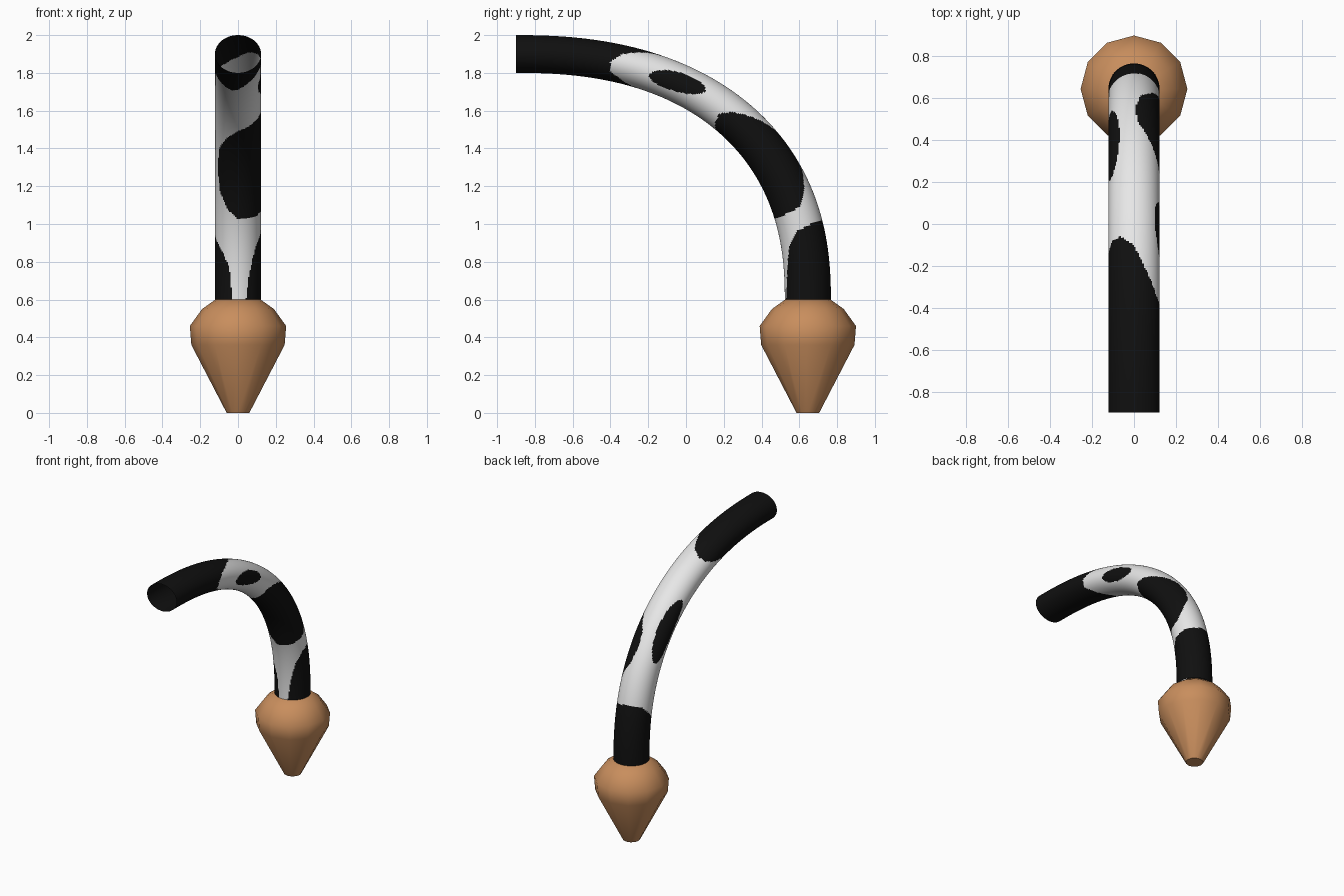
import bpy, bmesh, math

if "Cube" in bpy.data.objects:
    bpy.data.objects.remove(bpy.data.objects["Cube"])


def material(name, rgb):
    m = bpy.data.materials.new(name)
    m.diffuse_color = (*rgb, 1)
    m.use_nodes = True
    m.node_tree.nodes["Principled BSDF"].inputs["Base Color"].default_value = m.diffuse_color
    return m


white = material("white", (0.8, 0.8, 0.8))
black = material("black", (0.005, 0.005, 0.005))
tan = material("tan", (0.58, 0.27, 0.11))


def make_object(name, bm, mats, angle):
    me = bpy.data.meshes.new(name)
    bm.to_mesh(me)
    bm.free()
    for m in mats:
        me.materials.append(m)
    ob = bpy.data.objects.new(name, me)
    bpy.context.collection.objects.link(ob)
    bpy.ops.object.select_all(action='DESELECT')
    ob.select_set(True)
    bpy.context.view_layer.objects.active = ob
    bpy.ops.object.shade_smooth_by_angle(angle=math.radians(angle))
    return ob


# Patch layout: angle round the tail (0 = right, 90 = outer side), length from the base
BASE_EDGE = [(-180, .36), (-150, .31), (-130, .26), (-112, .18), (-104, 0), (-70, 0),
             (-62, .12), (-52, .22), (-40, .3), (-12, .37), (30, .39), (90, .4), (150, .4), (180, .36)]
END_EDGE = [(-180, 1.56), (-160, 1.65), (-130, 1.61), (-105, 1.57), (-90, 1.6), (-60, 1.7),
            (-30, 1.79), (0, 1.8), (30, 1.75), (65, 1.63), (90, 1.53), (120, 1.48), (150, 1.49), (180, 1.56)]
BIG_PATCH = [(-152, .75), (-145, .9), (-120, 1.02), (-90, 1.1), (-45, 1.14), (-15, 1.15),
             (10, 1.1), (50, .97), (80, .87), (88, .77), (75, .66), (40, .56), (15, .49),
             (-45, .47), (-90, .47), (-115, .52), (-140, .62)]


def interp(table, x):
    for (x0, y0), (x1, y1) in zip(table, table[1:]):
        if x0 <= x <= x1:
            return y0 + (y1 - y0) * (x - x0) / (x1 - x0)
    return table[-1][1]


def inside(poly, x, y):
    hit = False
    for (x0, y0), (x1, y1) in zip(poly, poly[1:] + poly[:1]):
        if (y0 > y) != (y1 > y) and x < x0 + (x1 - x0) * (y - y0) / (y1 - y0):
            hit = not hit
    return hit


def oval(phi, s, cp, cs, hp, hs, tilt):
    d = (phi - cp + 180) % 360 - 180
    ds = s - cs
    return ((d - tilt * ds) / hp) ** 2 + (ds / hs) ** 2 < 1


def is_black(phi, s):
    return (s < interp(BASE_EDGE, phi) or s > interp(END_EDGE, phi)
            or inside(BIG_PATCH, phi, s)
            or oval(phi, s, 158, .93, 33, .23, 0)
            or oval(phi, s, 3, 1.43, 30, .15, -85))


# Tail centre line: a full quarter curve, resampled evenly by length
N, FINE, RINGS, SIDES = 2.33, 3000, 240, 96
path = []
for i in range(FINE + 1):
    t = math.pi / 2 * i / FINE
    a, b = max(math.cos(t), 0) ** (2 / N), math.sin(t) ** (2 / N)
    path.append((-0.9 + 1.545 * a, 0.6 + 1.3 * b))
path[-1] = (-0.9, 1.9)
lengths = [0]
for p, q in zip(path, path[1:]):
    lengths.append(lengths[-1] + math.dist(p, q))

centres, k = [], 0
for i in range(RINGS + 1):
    s = lengths[-1] * i / RINGS
    while k < FINE - 1 and lengths[k + 1] < s:
        k += 1
    f = (s - lengths[k]) / (lengths[k + 1] - lengths[k])
    centres.append([path[k][c] + f * (path[k + 1][c] - path[k][c]) for c in (0, 1)])

# Tail tube, open at the tip
bm = bmesh.new()
rings = []
for i, (cy, cz) in enumerate(centres):
    p, q = centres[max(i - 1, 0)], centres[min(i + 1, RINGS)]
    d = math.dist(p, q)
    ny, nz = (q[1] - p[1]) / d, -(q[0] - p[0]) / d
    if i == 0:
        ny, nz = 1, 0
    if i == RINGS:
        ny, nz = 0, 1
    r = math.hypot(.122 * ny, .1 * nz)
    ring = []
    for j in range(SIDES):
        phi = math.tau * j / SIDES
        o = r * math.sin(phi)
        ring.append(bm.verts.new((.122 * math.cos(phi), cy + o * ny, cz + o * nz)))
    rings.append(ring)
for i in range(RINGS):
    for j in range(SIDES):
        n = (j + 1) % SIDES
        face = bm.faces.new((rings[i][j], rings[i][n], rings[i + 1][n], rings[i + 1][j]))
        phi = (360 * (j + .5) / SIDES + 180) % 360 - 180
        face.material_index = int(is_black(phi, lengths[-1] * (i + .5) / RINGS))
make_object("tail", bm, [white, black], 60)

# Tuft: twelve-sided turned profile (radius, height)
bm = bmesh.new()
rings = []
for r, z in [(.06, 0), (.247, .36), (.255, .46), (.19, .55), (.12, .6)]:
    rings.append([bm.verts.new((r * math.cos(math.tau * j / 12),
                                .645 + r * math.sin(math.tau * j / 12), z)) for j in range(12)])
for lo, hi in zip(rings, rings[1:]):
    for j in range(12):
        n = (j + 1) % 12
        bm.faces.new((lo[j], lo[n], hi[n], hi[j]))
bm.faces.new(rings[0][::-1])
bm.faces.new(rings[-1])
make_object("tuft", bm, [tan], 50)
